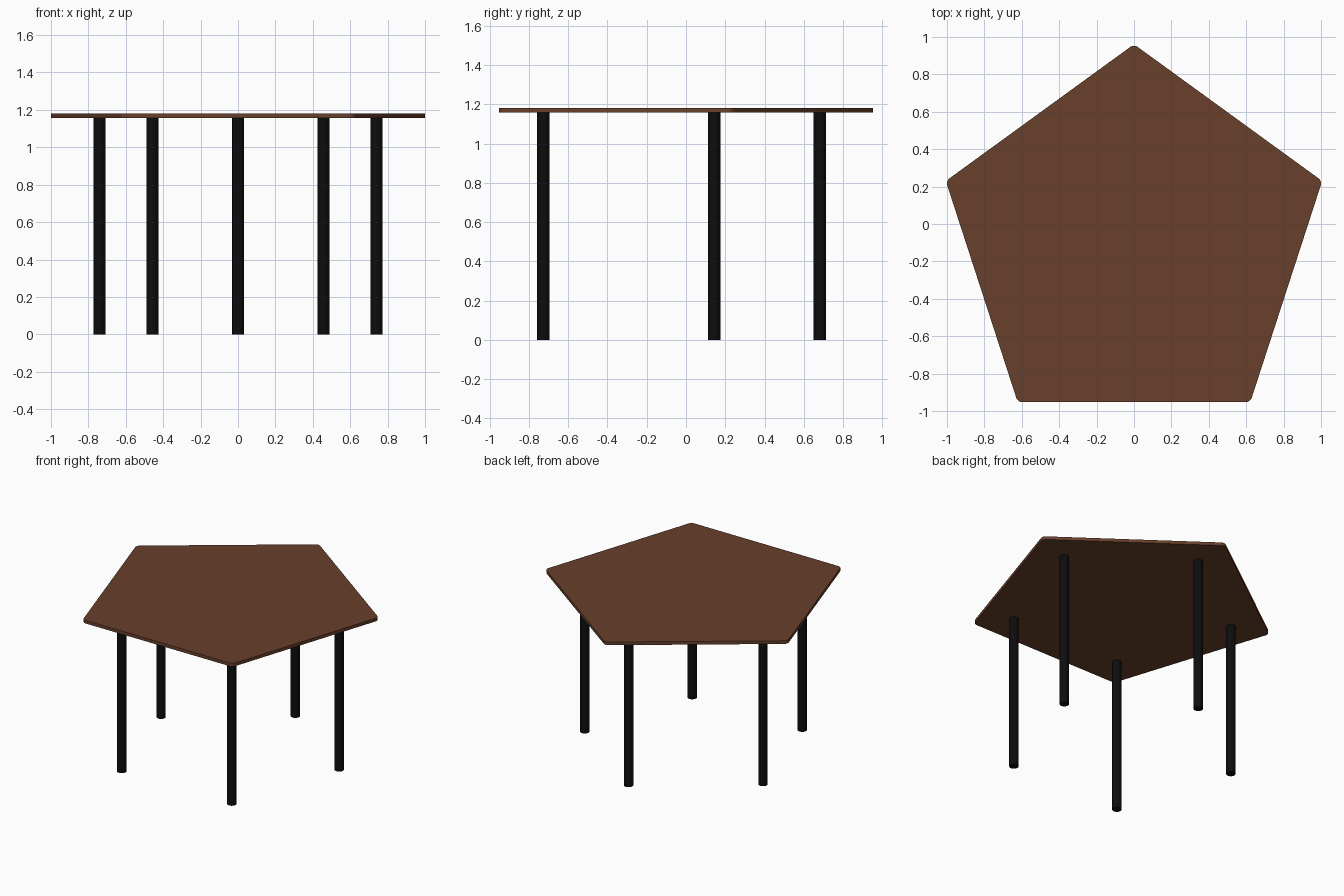
import bpy, bmesh, math
from mathutils import Vector

if "Cube" in bpy.data.objects:
    bpy.data.objects.remove(bpy.data.objects["Cube"])

CY = -0.097          # pentagon centre, so the bounding box is centred
Z0, Z1 = 1.158, 1.182


def material(name, col):
    m = bpy.data.materials.new(name)
    m.diffuse_color = (*col, 1)
    m.use_nodes = True
    m.node_tree.nodes["Principled BSDF"].inputs["Base Color"].default_value = m.diffuse_color
    return m


wood = material("brown_wood", (0.138, 0.051, 0.024))
black = material("black_metal", (0.004, 0.004, 0.004))


def direction(deg):
    a = math.radians(deg)
    return Vector((math.cos(a), math.sin(a), 0))


def smooth(ob):
    bpy.ops.object.select_all(action='DESELECT')
    ob.select_set(True)
    bpy.context.view_layer.objects.active = ob
    bpy.ops.object.shade_smooth_by_angle(angle=math.radians(30))


# Tabletop: pentagon with rounded corners, extruded
bm = bmesh.new()
verts = []
for i in range(5):
    a = 90 + 72 * i
    centre = direction(a) * 1.0147 + Vector((0, CY, Z0))
    for k in range(9):
        verts.append(bm.verts.new(centre + direction(a - 36 + 9 * k) * 0.035))
base = bm.faces.new(verts)
ext = bmesh.ops.extrude_face_region(bm, geom=[base], use_keep_orig=True)
for v in ext["geom"]:
    if isinstance(v, bmesh.types.BMVert):
        v.co.z = Z1
bmesh.ops.recalc_face_normals(bm, faces=bm.faces)
mesh = bpy.data.meshes.new("tabletop")
bm.to_mesh(mesh)
bm.free()
top = bpy.data.objects.new("tabletop", mesh)
bpy.context.collection.objects.link(top)
mesh.materials.append(wood)
smooth(top)

# Legs: one round post inside each corner
for i in range(5):
    p = direction(90 + 72 * i) * 0.778
    bpy.ops.mesh.primitive_cylinder_add(
        vertices=32, radius=0.032, depth=Z0, location=(p.x, p.y + CY, Z0 / 2))
    leg = bpy.context.object
    leg.name = f"leg_{i + 1}"
    leg.data.materials.append(black)
    smooth(leg)
